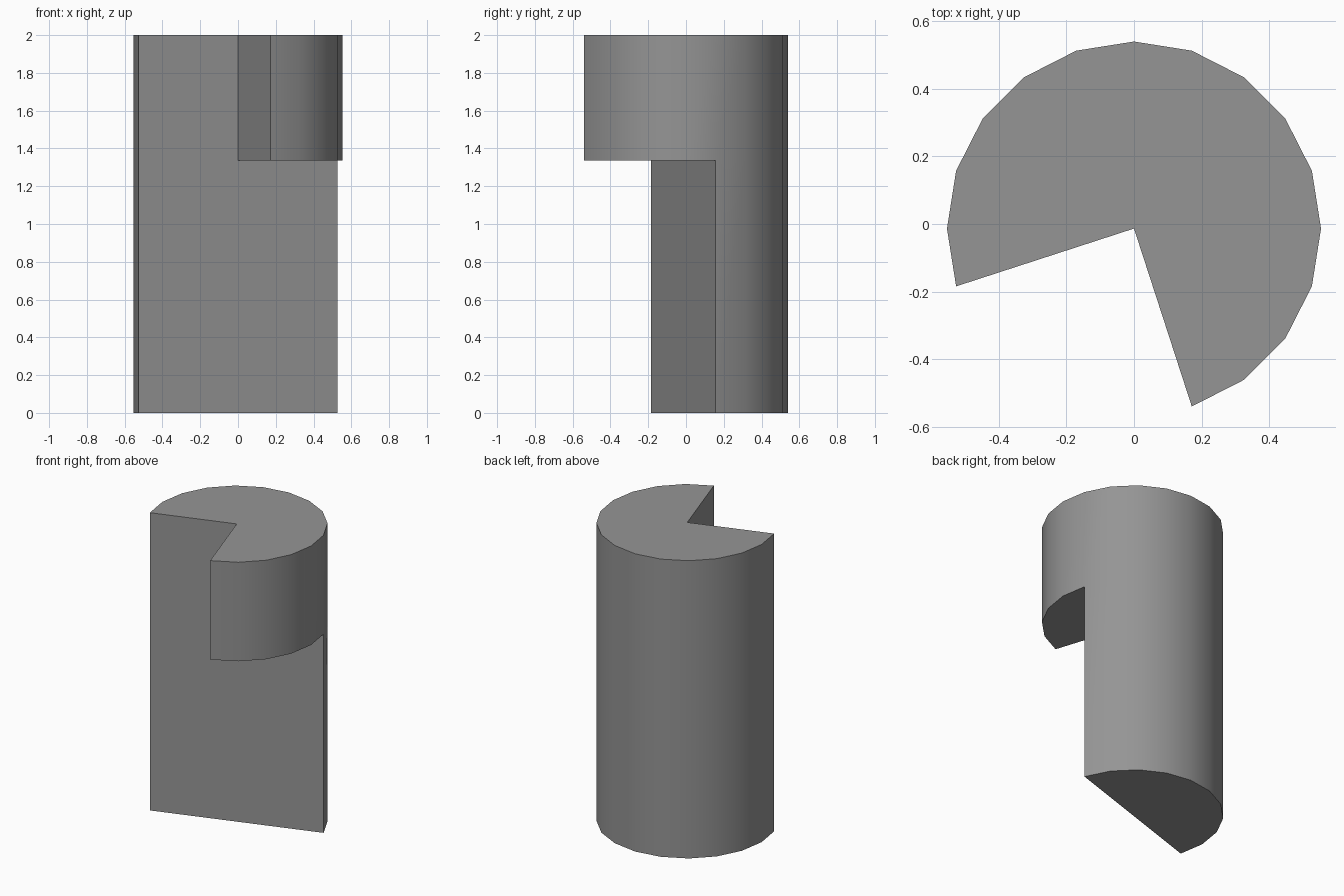
import bpy
import bmesh
from math import cos, sin, radians

cube = bpy.data.objects.get("Cube")
if cube:
    bpy.data.objects.remove(cube, do_unlink=True)

RADIUS, CENTRE_Y = 0.553, -0.0135
STEP, SHELF, HEIGHT = 18, 1.335, 2.0
START, SPLIT, END = -4, 1, 11  # in steps: overhang start, flat wall edge, far edge

grey = bpy.data.materials.new("grey")
grey.use_nodes = True
colour = (0.3, 0.3, 0.3, 1)
grey.diffuse_color = colour
grey.node_tree.nodes["Principled BSDF"].inputs["Base Color"].default_value = colour

bm = bmesh.new()


def ring(z, first):
    """Rim vertices at one height, keyed by step."""
    return {k: bm.verts.new((RADIUS * cos(radians(k * STEP)),
                             CENTRE_Y + RADIUS * sin(radians(k * STEP)), z))
            for k in range(first, END + 1)}


def arc(rim, first, last):
    return [rim[k] for k in range(first, last + 1)]


bottom, shelf, top = ring(0, SPLIT), ring(SHELF, START), ring(HEIGHT, START)
shelf_centre = bm.verts.new((0, CENTRE_Y, SHELF))
top_centre = bm.verts.new((0, CENTRE_Y, HEIGHT))

# Caps: half disc base, quarter disc overhang, three-quarter disc top
bm.faces.new(arc(bottom, SPLIT, END))
bm.faces.new(arc(shelf, START, SPLIT) + [shelf_centre])
bm.faces.new(arc(top, START, END) + [top_centre])

# Curved sides
for low, high, first in ((bottom, shelf, SPLIT), (shelf, top, START)):
    for k in range(first, END):
        bm.faces.new((low[k], low[k + 1], high[k + 1], high[k]))

# Flat lower wall and the two notch walls
bm.faces.new((bottom[END], bottom[SPLIT], shelf[SPLIT], shelf_centre, shelf[END]))
for k in (START, END):
    bm.faces.new((shelf_centre, shelf[k], top[k], top_centre))

bmesh.ops.recalc_face_normals(bm, faces=bm.faces[:])
mesh = bpy.data.meshes.new("notched_cylinder")
bm.to_mesh(mesh)
bm.free()
mesh.materials.append(grey)

body = bpy.data.objects.new("notched_cylinder", mesh)
bpy.context.collection.objects.link(body)
bpy.ops.object.select_all(action="DESELECT")
body.select_set(True)
bpy.context.view_layer.objects.active = body
bpy.ops.object.shade_smooth_by_angle(angle=radians(30))
